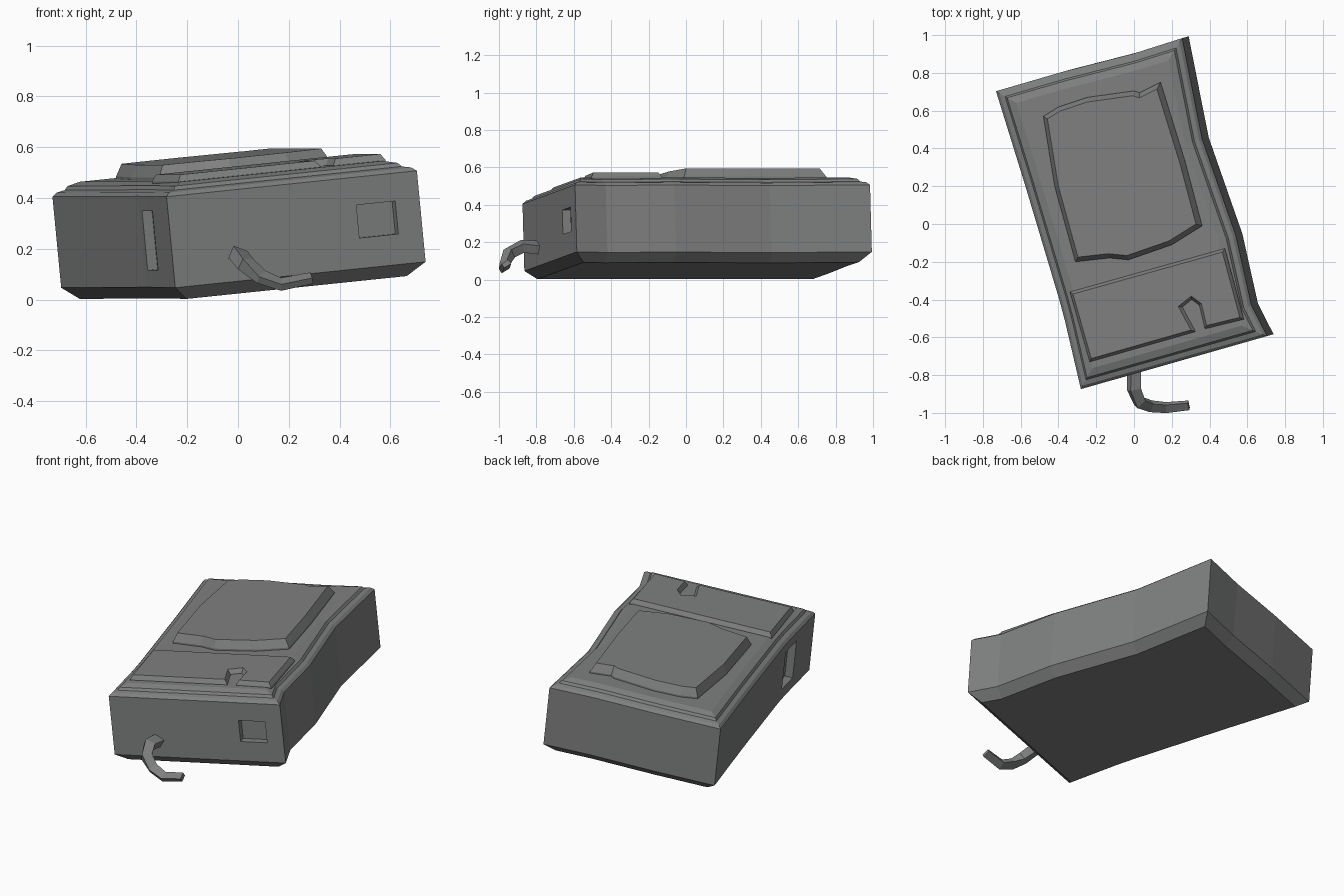
import bpy, bmesh, math
from mathutils import Matrix, Vector

if "Cube" in bpy.data.objects:
    bpy.data.objects.remove(bpy.data.objects["Cube"])

# Pose of the device: turned about z and rolled to one side
POSE = (Matrix.Translation((0.026, 0.066, 0.048))
        @ Matrix.Rotation(math.radians(15.9), 4, 'Z')
        @ Matrix.Rotation(math.radians(-5.7), 4, 'Y'))

grey = bpy.data.materials.new("mid_grey")
grey.diffuse_color = (0.21, 0.217, 0.213, 1)
grey.use_nodes = True
grey.node_tree.nodes["Principled BSDF"].inputs["Base Color"].default_value = grey.diffuse_color


def add_object(name, bm, matrix):
    bmesh.ops.recalc_face_normals(bm, faces=bm.faces[:])
    me = bpy.data.meshes.new(name)
    bm.to_mesh(me)
    bm.free()
    me.materials.append(grey)
    ob = bpy.data.objects.new(name, me)
    ob.matrix_world = matrix
    bpy.context.collection.objects.link(ob)
    return ob


def inset(pts, d):
    """Offset a counter-clockwise outline inward by d with mitred corners."""
    out = []
    for i, p in enumerate(pts):
        a = (p - pts[i - 1]).normalized()
        b = (pts[(i + 1) % len(pts)] - p).normalized()
        na, nb = Vector((-a.y, a.x)), Vector((-b.y, b.x))
        out.append(p + (na + nb) * d / max(0.4, 1 + na.dot(nb)))
    return out


def loft(name, pts, layers):
    """Stack inset copies of an outline; layers = (inset, height)."""
    pts = [Vector(p) for p in pts]
    bm = bmesh.new()
    rings = [[bm.verts.new((q.x, q.y, z)) for q in inset(pts, d)] for d, z in layers]
    n = len(pts)
    for lo, hi in zip(rings, rings[1:]):
        for i in range(n):
            j = (i + 1) % n
            bm.faces.new((lo[i], lo[j], hi[j], hi[i]))
    bm.faces.new(rings[0][::-1])
    bm.faces.new(rings[-1])
    return add_object(name, bm, POSE)


def to_local(pts, z):
    """Top-view grid positions to outline positions at local height z."""
    inv = POSE.to_3x3().inverted()
    u, v = POSE.to_3x3().col[0], POSE.to_3x3().col[1]
    o = POSE @ Vector((0, 0, z))
    m = Matrix(((u.x, v.x), (u.y, v.y))).inverted()
    return [m @ Vector((x - o.x, y - o.y)) for x, y in pts]


# Main case with pinched sides, bottom chamfer and stepped rim
case_outline = [(-.515, -.82), (.515, -.82), (.48, -.64), (.502, -.264), (.47, .276),
                (.515, .82), (.24, .812), (-.14, .822), (-.515, .82),
                (-.503, .3), (-.495, -.33), (-.497, -.45)]
case = loft("case", case_outline,
            [(.055, 0), (0, .05), (0, .41), (.015, .425), (.04, .432), (.05, .447), (.09, .46)])


# Recesses: front socket and left side slot
def cut(name, centre, size):
    bm = bmesh.new()
    bmesh.ops.create_cube(bm, size=1, matrix=Matrix.Translation(centre) @ Matrix.Diagonal((*size, 1)))
    cutter = add_object(name, bm, POSE)
    cutter.hide_render = True
    cutter.hide_viewport = True
    mod = case.modifiers.new(name, 'BOOLEAN')
    mod.operation = 'DIFFERENCE'
    mod.solver = 'EXACT'
    mod.object = cutter


cut("socket_cutter", (.335, -.82, .235), (.16, .09, .13))
cut("slot_cutter", (-.515, -.465, .235), (.12, .17, .235))

# Large raised panel with uneven edge
panel = [(-.48, .57), (-.42, .2), (-.31, -.2), (-.13, -.18), (-.03, -.19), (.2, -.11),
         (.36, -.01), (.27, .33), (.14, .75), (.03, .695), (0, .705), (-.25, .67), (-.4, .62)]
loft("large_panel", to_local(panel, .47), [(0, .45), (0, .47), (.024, .517)])

# Small raised panel with a notch in its front edge
small = [(-.34, -.36), (-.235, -.73), (.325, -.57), (.255, -.44), (.305, -.40), (.345, -.43),
         (.375, -.555), (.58, -.505), (.48, -.13)]
loft("small_panel", to_local(small, .47), [(0, .45), (0, .462), (.015, .487)])

# Cord hanging from the front, square section swept along a path
path = [Vector(p) for p in [(0, -.76, .17), (.0, -.875, .178), (.03, -.945, .14),
                            (.09, -.965, .09), (.17, -.972, .06), (.29, -.96, .085)]]
bm = bmesh.new()
rings = []
for i, p in enumerate(path):
    t = (path[min(i + 1, len(path) - 1)] - path[max(i - 1, 0)]).normalized()
    side = t.cross(Vector((1, -1, 2)) if i < 3 else Vector((0, -.6, 1))).normalized()
    up = side.cross(t).normalized()
    r = (.03, .03, .029, .027, .025, .022)[i]
    k = .6 if i > 2 else .85
    rings.append([bm.verts.new(p + side * r * a + up * r * b * k)
                  for a, b in ((-1, -1), (1, -1), (1, 1), (-1, 1))])
for lo, hi in zip(rings, rings[1:]):
    for i in range(4):
        j = (i + 1) % 4
        bm.faces.new((lo[i], lo[j], hi[j], hi[i]))
bm.faces.new(rings[0])
bm.faces.new(rings[-1])
add_object("cord", bm, Matrix())
